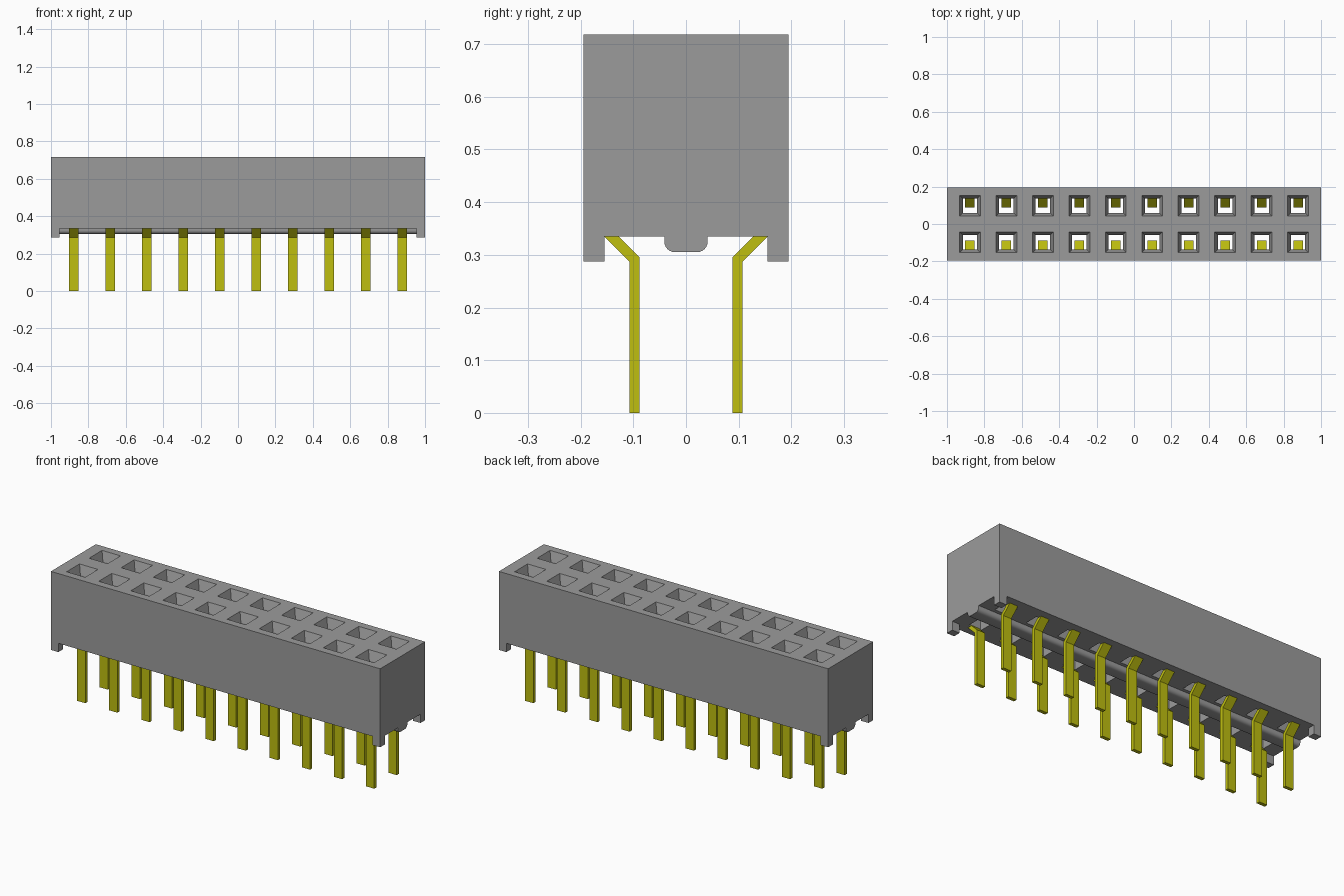
import bpy, bmesh, math

cube = bpy.data.objects.get("Cube")
if cube:
    bpy.data.objects.remove(cube, do_unlink=True)

COLUMNS, PITCH, ROW_Y = 10, 0.195, 0.0975
HALF_Y, BASE, TOP = 0.195, 0.335, 0.718


def material(name, rgb):
    m = bpy.data.materials.new(name)
    m.use_nodes = True
    m.diffuse_color = (*rgb, 1)
    m.node_tree.nodes["Principled BSDF"].inputs["Base Color"].default_value = (*rgb, 1)
    return m


GREY = material("grey plastic", (0.33, 0.33, 0.33))
GOLD = material("yellow metal", (0.52, 0.52, 0.005))


def make_object(name, bm, mat):
    bmesh.ops.recalc_face_normals(bm, faces=bm.faces)
    mesh = bpy.data.meshes.new(name)
    bm.to_mesh(mesh)
    bm.free()
    mesh.materials.append(mat)
    ob = bpy.data.objects.new(name, mesh)
    bpy.context.collection.objects.link(ob)
    return ob


def loft(bm, rings):
    """Skin a closed solid through matching rings of points."""
    loops = [[bm.verts.new(p) for p in ring] for ring in rings]
    n = len(loops[0])
    for a, b in zip(loops, loops[1:]):
        for i in range(n):
            j = (i + 1) % n
            bm.faces.new((a[i], a[j], b[j], b[i]))
    bm.faces.new(loops[0][::-1])
    bm.faces.new(loops[-1])


def rect(cx, cy, hx, hy, z):
    return [(cx + sx * hx, cy + sy * hy, z)
            for sx, sy in ((-1, -1), (1, -1), (1, 1), (-1, 1))]


def extrude_x(bm, profile, x0, x1):
    loft(bm, [[(x, y, z) for y, z in profile] for x in (x0, x1)])


columns = [(i - (COLUMNS - 1) / 2) * PITCH for i in range(COLUMNS)]

# Housing block
bm = bmesh.new()
loft(bm, [rect(0, 0, 1, HALF_Y, BASE), rect(0, 0, 1, HALF_Y, TOP)])
housing = make_object("housing", bm, GREY)

# Square sockets with flared mouths, cut right through the housing
bm = bmesh.new()
for x in columns:
    for side in (-1, 1):
        loft(bm, [rect(x, side * ROW_Y, r, r, z) for r, z in
                  ((0.038, BASE - 0.03), (0.038, TOP - 0.05), (0.056, TOP), (0.056, TOP + 0.03))])
cutter = make_object("socket_cutter", bm, GREY)
cutter.hide_render = True
cut = housing.modifiers.new("sockets", "BOOLEAN")
cut.operation, cut.solver, cut.object = "DIFFERENCE", "EXACT", cutter
bpy.context.view_layer.objects.active = housing
bpy.ops.object.modifier_apply(modifier=cut.name)
bpy.data.objects.remove(cutter, do_unlink=True)

# Corner feet
bm = bmesh.new()
for sx in (-1, 1):
    for sy in (-1, 1):
        loft(bm, [rect(sx * 0.9775, sy * 0.175, 0.0225, 0.02, z) for z in (0.287, BASE)])
make_object("corner_feet", bm, GREY)

# Rounded rail between the two pin rows
HALF_W, LOW, R = 0.041, 0.305, 0.02
arc = [(HALF_W - R + R * math.cos(a), LOW + R - R * math.sin(a))
       for a in (math.radians(15 * k) for k in range(7))]
profile = [(HALF_W, BASE)] + arc + [(-y, z) for y, z in arc[::-1]] + [(-HALF_W, BASE)]
bm = bmesh.new()
extrude_x(bm, profile, -1, 1)
rail = make_object("centre_rail", bm, GREY)
bpy.context.view_layer.objects.active = rail
rail.select_set(True)
bpy.ops.object.shade_smooth_by_angle(angle=math.radians(30))
rail.select_set(False)

# Bent pins, splayed outward into the housing wall
PIN = [(0.088, 0.0), (0.107, 0.0), (0.107, 0.287), (0.175, 0.355), (0.148, 0.355), (0.088, 0.295)]
for name, side in (("front_pins", -1), ("back_pins", 1)):
    bm = bmesh.new()
    for x in columns:
        extrude_x(bm, [(side * y, z) for y, z in PIN], x - 0.025, x + 0.025)
    make_object(name, bm, GOLD)
